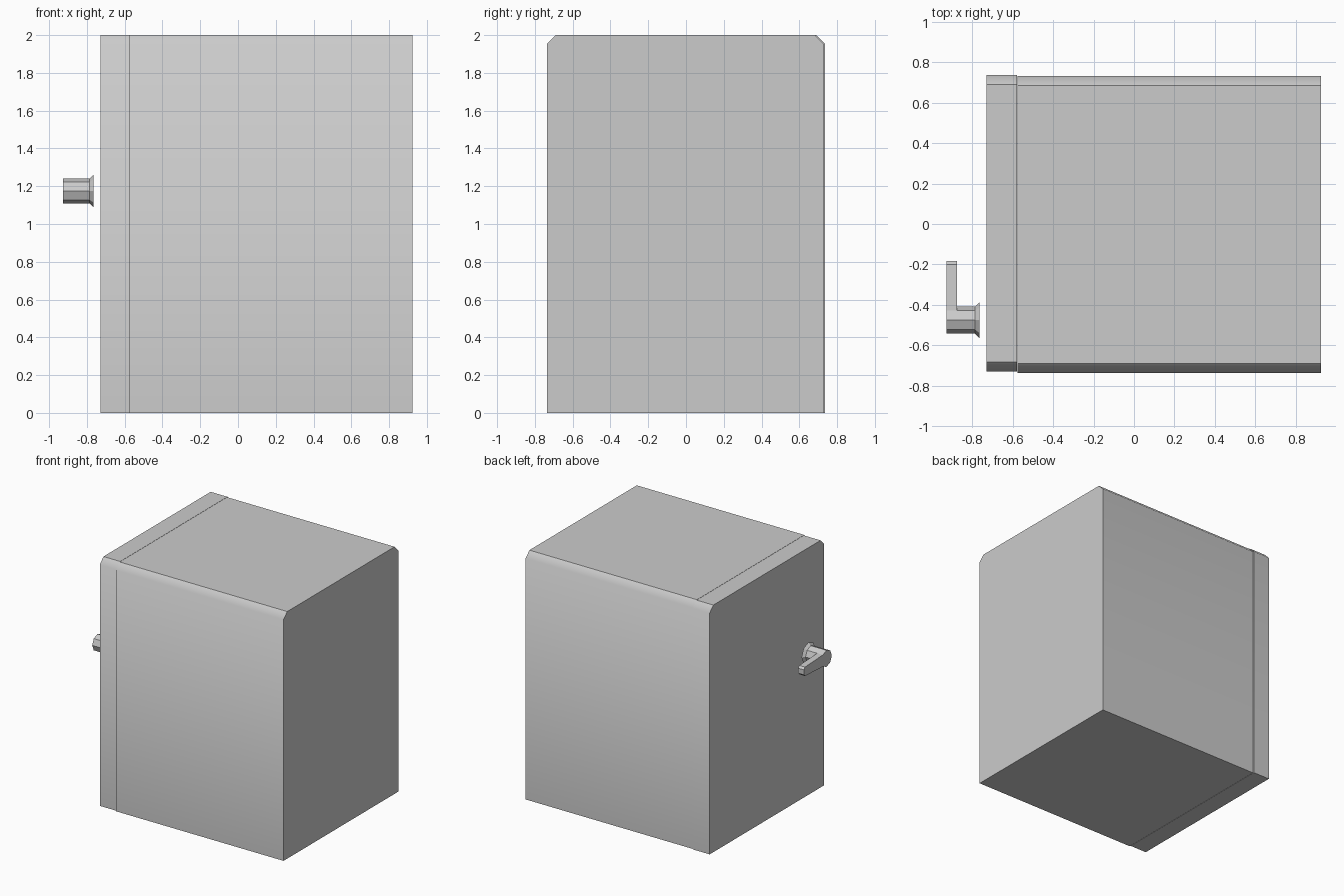
import bpy, bmesh
from math import cos, sin, pi

if "Cube" in bpy.data.objects:
    bpy.data.objects.remove(bpy.data.objects["Cube"])


def loft(name, rings):
    """Closed solid through rings along x; each ring is (x, [(y, z), ...])."""
    bm = bmesh.new()
    loops = [[bm.verts.new((x, y, z)) for y, z in pts] for x, pts in rings]
    n = len(loops[0])
    for a, b in zip(loops, loops[1:]):
        for i in range(n):
            j = (i + 1) % n
            bm.faces.new((a[i], a[j], b[j], b[i]))
    bm.faces.new(loops[0])
    bm.faces.new(loops[-1])
    bmesh.ops.recalc_face_normals(bm, faces=bm.faces)
    mesh = bpy.data.meshes.new(name)
    bm.to_mesh(mesh)
    bm.free()
    ob = bpy.data.objects.new(name, mesh)
    bpy.context.collection.objects.link(ob)
    return ob


def slab(name, x0, x1, y0, y1, h=2.0, c=0.047):
    """Upright box, top long edges chamfered; chamfers shade smoothly into the sides."""
    profile = [(y0, 0), (y1, 0), (y1, h - c), (y1 - c, h), (y0 + c, h), (y0, h - c)]
    ob = loft(name, [(x0, profile), (x1, profile)])
    for p in ob.data.polygons:
        p.use_smooth = True
    bm = bmesh.new()
    bm.from_mesh(ob.data)
    for e in bm.edges:
        along_x = abs(e.verts[0].co.x - e.verts[1].co.x) > 0.01
        e.smooth = along_x and abs(e.verts[0].co.z - (h - c)) < 1e-4
    bm.to_mesh(ob.data)
    bm.free()
    return ob


# Cabinet and door, the door set slightly off sideways
slab("cabinet_body", -0.576, 0.924, -0.737, 0.730)
slab("door", -0.728, -0.578, -0.728, 0.737)

# Handle: octagonal stem with flared base
HY, HZ, R = -0.475, 1.175, 0.067


def octagon(r):
    return [(HY + r * cos(i * pi / 4), HZ + r * sin(i * pi / 4)) for i in range(8)]


loft("handle_stem", [(-0.876, octagon(R)), (-0.785, octagon(R)), (-0.764, octagon(0.088))])

# Lever: outer half of the octagon stretched to a narrow chamfered tip
hub = octagon(R)
half = hub[1:8]
tip = [(-0.200, HZ - 0.036), (-0.184, HZ - 0.02), (-0.184, HZ + 0.02), (-0.200, HZ + 0.036)]
outline = half + tip
loft("handle_lever", [(-0.926, outline), (-0.875, outline)])
